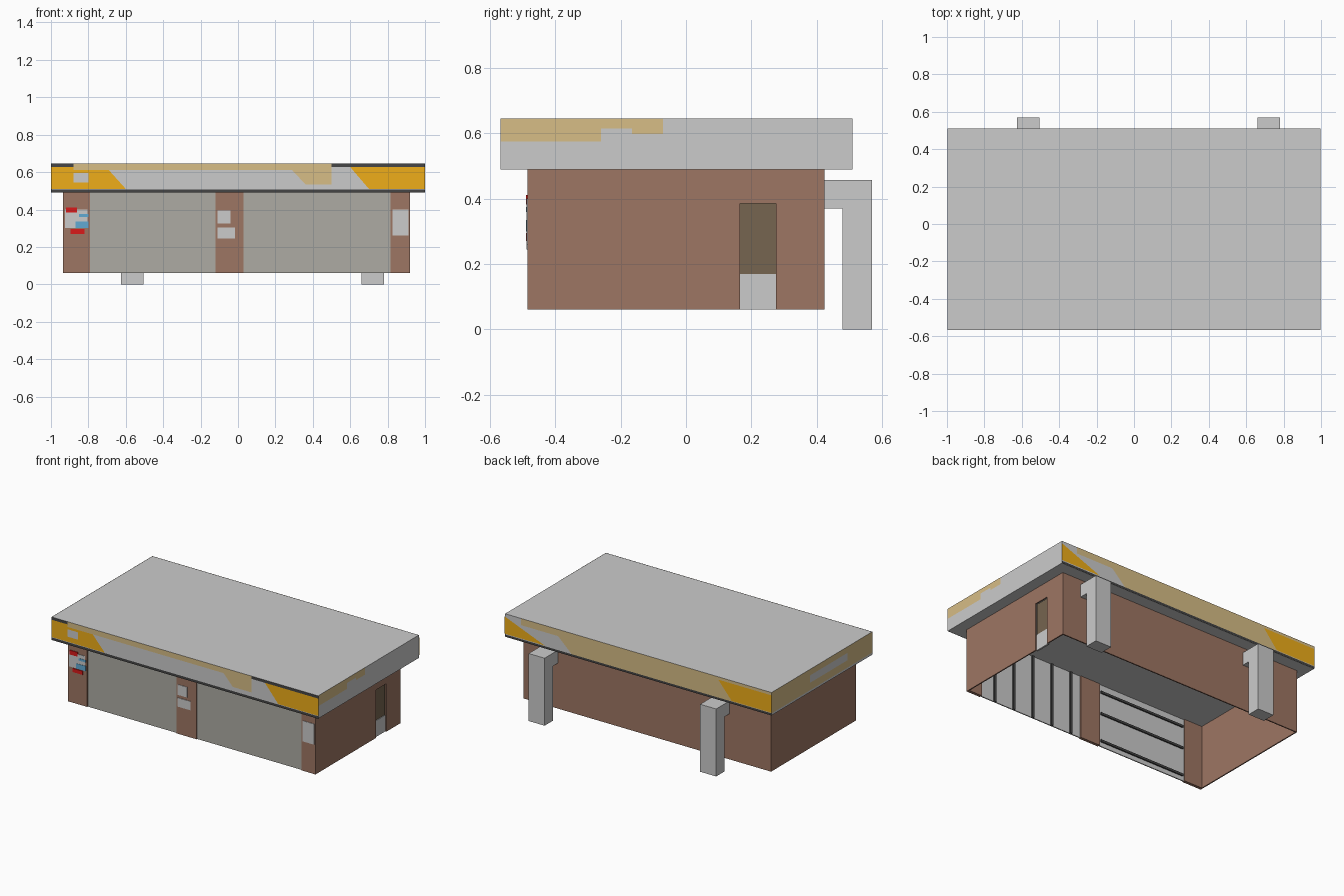
import bpy

if "Cube" in bpy.data.objects:
    bpy.data.objects.remove(bpy.data.objects["Cube"])

def mat(name, r, g, b):
    m = bpy.data.materials.new(name)
    m.diffuse_color = (r, g, b, 1)
    m.use_nodes = True
    m.node_tree.nodes["Principled BSDF"].inputs["Base Color"].default_value = m.diffuse_color
    return m

BROWN = mat("brown_cladding", 0.34, 0.18, 0.125)
YELLOW = mat("yellow", 0.86, 0.42, 0.01)
BEIGE = mat("beige", 0.68, 0.51, 0.24)
DARK = mat("dark_trim", 0.06, 0.06, 0.06)
GLASS = mat("glazing", 0.42, 0.41, 0.37)
OLIVE = mat("door_glazing", 0.18, 0.13, 0.08)
RED = mat("red", 0.7, 0.01, 0.01)
BLUE = mat("blue", 0.12, 0.4, 0.65)

def make(name, verts, faces, material=None):
    me = bpy.data.meshes.new(name)
    me.from_pydata(verts, [], faces)
    ob = bpy.data.objects.new(name, me)
    bpy.context.collection.objects.link(ob)
    if material:
        me.materials.append(material)
    return ob

def box(name, x, y, z, material=None):
    v = [(a, b, c) for a in x for b in y for c in z]
    f = [(0, 1, 3, 2), (4, 6, 7, 5), (0, 4, 5, 1), (2, 3, 7, 6), (0, 2, 6, 4), (1, 5, 7, 3)]
    return make(name, v, f, material)

# Roof slab
RX, RF, RB = 0.998, -0.568, 0.51
box("roof", (-RX, RX), (RF, RB), (0.49, 0.645))

# Flat coloured panels on the fascia: points are (along, z)
def panel(name, side, pts, material, off=0.001):
    place = {"front": lambda a, z: (a, RF - off, z),
             "back": lambda a, z: (a, RB + off, z),
             "left": lambda a, z: (-RX - off, a, z),
             "right": lambda a, z: (RX + off, a, z)}[side]
    v = [place(a, z) for a, z in pts]
    if side in ("back", "left"):
        v.reverse()
    make(name, v, [tuple(range(len(v)))], material)

def rect(a0, a1, z0, z1):
    return [(a0, z0), (a1, z0), (a1, z1), (a0, z1)]

# Front fascia
panel("front_trim_bottom", "front", rect(-1, 1, 0.49, 0.507), DARK)
panel("front_trim_top_left", "front", rect(-1, -0.88, 0.627, 0.645), DARK)
panel("front_trim_top_right", "front", rect(0.5, 1, 0.627, 0.645), DARK)
panel("front_yellow_left", "front", [(-1, 0.51), (-0.6, 0.51), (-0.69, 0.61), (-0.88, 0.61), (-0.88, 0.627), (-1, 0.627)], YELLOW)
panel("front_yellow_right", "front", [(0.70, 0.51), (1, 0.51), (1, 0.627), (0.60, 0.627)], YELLOW)
panel("front_beige", "front", [(-0.88, 0.61), (0.29, 0.61), (0.36, 0.535), (0.5, 0.535), (0.5, 0.645), (-0.88, 0.645)], BEIGE)
panel("front_square", "front", rect(-0.88, -0.8, 0.545, 0.595), None, 0.002)

# Side and back fascia
panel("right_beige", "right", [(-0.568, 0.575), (-0.26, 0.575), (-0.26, 0.615), (-0.165, 0.615),
                               (-0.165, 0.598), (-0.07, 0.598), (-0.07, 0.645), (-0.568, 0.645)], BEIGE)
panel("left_beige", "left", rect(-0.568, 0.51, 0.505, 0.645), BEIGE)
panel("left_square", "left", rect(-0.3, 0.1, 0.555, 0.605), None, 0.002)
panel("back_beige", "back", [(-1, 0.505), (0.5, 0.505), (0.6, 0.60), (0.88, 0.60), (0.88, 0.645), (-1, 0.645)], BEIGE)
panel("back_yellow_left", "back", [(-1, 0.51), (-0.7, 0.51), (-0.6, 0.627), (-1, 0.627)], YELLOW, 0.002)
panel("back_yellow_right", "back", [(0.70, 0.51), (1, 0.51), (1, 0.627)], YELLOW, 0.002)
panel("back_trim", "back", rect(-1, 1, 0.49, 0.505), DARK)

# Walls, open underneath
X0, X1, Y0, Y1, T = -0.935, 0.92, -0.485, 0.425, 0.008
Z = (0.06, 0.49)
box("back_wall", (X0, X1), (Y1 - T, Y1), Z, BROWN)
box("left_wall", (X0, X0 + T), (Y0, Y1), Z, BROWN)
box("right_wall_front", (X1 - T, X1), (Y0, 0.165), Z, BROWN)
box("right_wall_rear", (X1 - T, X1), (0.275, Y1), Z, BROWN)
box("right_wall_lintel", (X1 - T, X1), (0.165, 0.275), (0.385, 0.49), BROWN)
for i, x in enumerate([(X0, -0.79), (-0.12, 0.03), (0.815, X1)]):
    box(f"front_pier_{i}", x, (Y0, Y0 + 0.02), Z, BROWN)

# Side door
box("door_glass", (X1 - 0.02, X1 - 0.012), (0.165, 0.275), (0.17, 0.385), OLIVE)
box("door_panel", (X1 - 0.02, X1 - 0.008), (0.165, 0.275), (0.06, 0.17))

# Shopfront glazing with frame bars on the inside
G = Y0 + 0.006
for i, (a, b) in enumerate([(-0.79, -0.12), (0.03, 0.815)]):
    box(f"shop_window_{i}", (a, b), (G, G + 0.004), Z, GLASS)
    box(f"window_backing_{i}", (a, b), (G + 0.004, G + 0.007), Z)
for z in (0.09, 0.28, 0.43):
    box("window_rail", (-0.78, -0.13), (G + 0.007, G + 0.016), (z, z + 0.015), DARK)
for i in range(5):
    x = 0.1 + i * 0.15
    box("window_mullion", (x, x + 0.015), (G + 0.007, G + 0.016), Z, DARK)

# Plain notice boards on the piers
def board(name, x, z, material=None, d=0.003):
    box(name, x, (Y0 - d, Y0), z, material)

board("pier_board_upper", (-0.11, -0.04), (0.325, 0.395))
board("pier_board_lower", (-0.11, -0.015), (0.245, 0.305))
board("right_board", (0.825, 0.912), (0.26, 0.40))
board("left_board", (-0.925, -0.805), (0.30, 0.40))
board("left_board_red_top", (-0.92, -0.86), (0.383, 0.412), RED, 0.005)
board("left_board_blue", (-0.87, -0.80), (0.30, 0.335), BLUE, 0.005)
board("left_board_blue_stripe", (-0.85, -0.80), (0.36, 0.375), BLUE, 0.005)
board("left_board_red_bottom", (-0.895, -0.82), (0.27, 0.295), RED, 0.005)

# Rear posts: L-shaped profile extruded in x
prof = [(0.48, 0), (0.57, 0), (0.57, 0.457), (Y1, 0.457), (Y1, 0.37), (0.48, 0.37)]
n = len(prof)
for i, (a, b) in enumerate([(-0.625, -0.505), (0.66, 0.78)]):
    v = [(a, *p) for p in prof] + [(b, *p) for p in prof]
    f = [tuple(reversed(range(n))), tuple(range(n, 2 * n))]
    f += [(k, (k + 1) % n, (k + 1) % n + n, k + n) for k in range(n)]
    make(f"rear_post_{i}", v, f)
